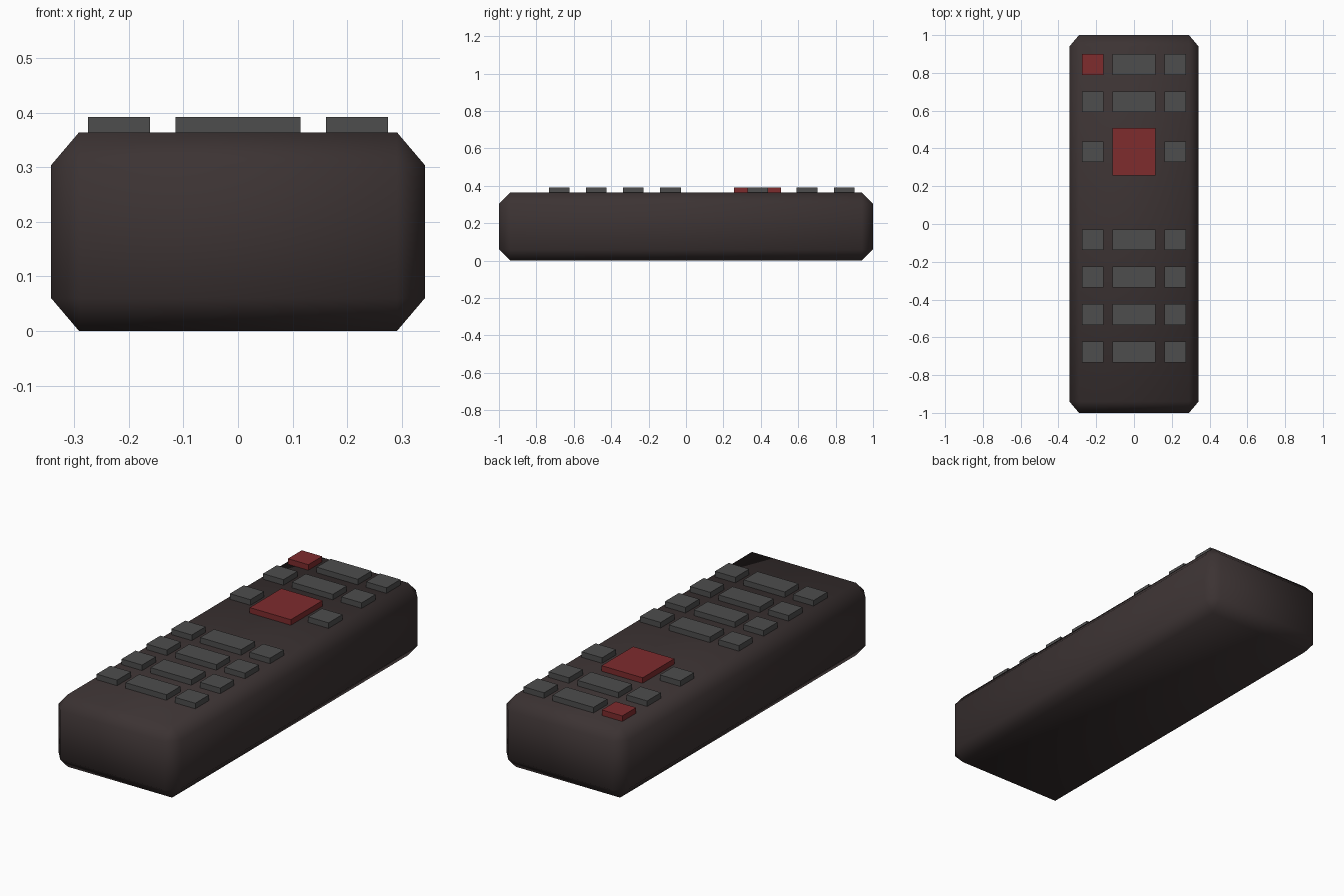
import bpy, bmesh

if "Cube" in bpy.data.objects:
    bpy.data.objects.remove(bpy.data.objects["Cube"])


def material(name, rgb):
    m = bpy.data.materials.new(name)
    m.diffuse_color = (*rgb, 1)
    m.use_nodes = True
    m.node_tree.nodes["Principled BSDF"].inputs["Base Color"].default_value = m.diffuse_color
    return m


shell = material("dark brown plastic", (0.045, 0.033, 0.033))
grey = material("grey rubber", (0.075, 0.075, 0.075))
red = material("red rubber", (0.21, 0.025, 0.027))


def box(name, centre, size, mat, bevel=None, smooth=False):
    bm = bmesh.new()
    bmesh.ops.create_cube(bm, size=1)
    if bevel:
        bmesh.ops.scale(bm, vec=[s / b for s, b in zip(size, bevel)], verts=bm.verts)
        bmesh.ops.bevel(bm, geom=bm.edges[:], offset=1, segments=1,
                        affect='EDGES', profile=0.5)
        bmesh.ops.scale(bm, vec=bevel, verts=bm.verts)
    else:
        bmesh.ops.scale(bm, vec=size, verts=bm.verts)
    bmesh.ops.translate(bm, vec=centre, verts=bm.verts)
    for f in bm.faces:
        f.smooth = smooth
    bmesh.ops.recalc_face_normals(bm, faces=bm.faces[:])
    me = bpy.data.meshes.new(name)
    bm.to_mesh(me)
    bm.free()
    me.materials.append(mat)
    ob = bpy.data.objects.new(name, me)
    bpy.context.collection.objects.link(ob)
    return ob


# Chamfered, softly shaded body
H = 0.364
box("body", (0, 0, H / 2), (0.684, 2, H), shell, (0.051, 0.06, 0.06), True)

# Button rows: narrow, wide, narrow
Z0, Z1 = H - 0.03, 0.392
rows = [0.845, 0.647, 0.383, -0.083, -0.281, -0.479, -0.678]
for r, y in enumerate(rows):
    for side, x, w in (("left", -0.218, 0.114), ("middle", 0, 0.229), ("right", 0.218, 0.114)):
        depth, mat = 0.11, grey
        if r == 0 and side == "left":      # power button
            mat = red
        if r == 2 and side == "middle":    # large square button
            depth, mat = 0.252, red
        box(f"button_{r + 1}_{side}", (x, y, (Z0 + Z1) / 2), (w, depth, Z1 - Z0), mat)
